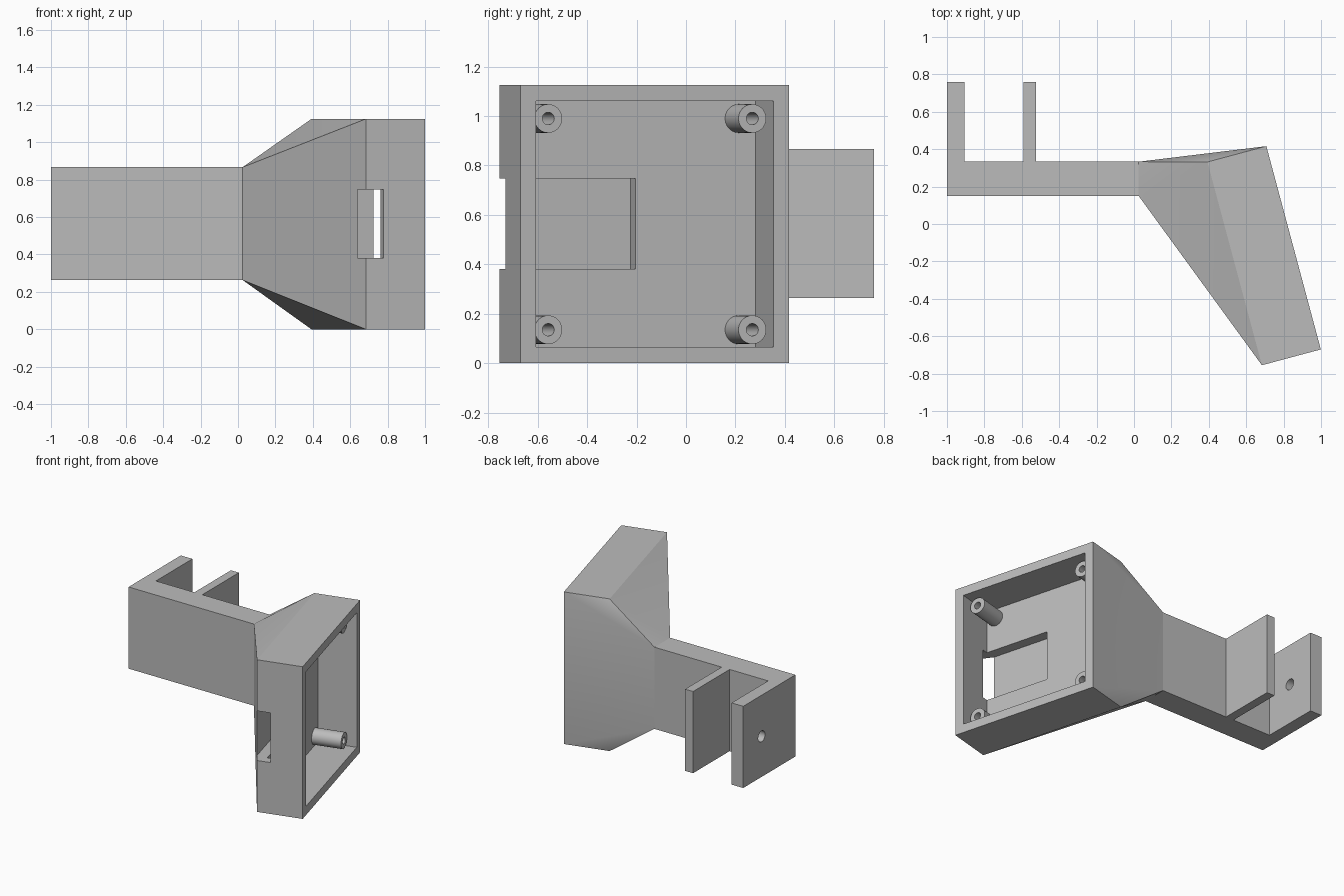
import bpy, bmesh
from math import radians
from mathutils import Matrix, Vector

if "Cube" in bpy.data.objects:
    bpy.data.objects.remove(bpy.data.objects["Cube"], do_unlink=True)

# One grey plastic
grey = bpy.data.materials.new("grey_plastic")
grey.use_nodes = True
grey.diffuse_color = (0.5, 0.5, 0.5, 1)
grey.node_tree.nodes["Principled BSDF"].inputs["Base Color"].default_value = (0.5, 0.5, 0.5, 1)

# Housing frame: local x = depth towards the open side, local y = width
WIDTH, DEPTH, WALL, FLOOR = 1.125, 0.326, 0.065, 0.05
MID = WIDTH / 2
ARM_Z = (0.263, 0.867)
NECK_X, ARM_FRONT, ARM_BACK = 0.025, 0.15, 0.333
FRAME = Matrix.Translation((0.684, -0.755, 0)) @ Matrix.Rotation(radians(15), 4, "Z")


def make(name, bm, matrix=Matrix()):
    bmesh.ops.transform(bm, matrix=matrix, verts=bm.verts)
    bmesh.ops.recalc_face_normals(bm, faces=bm.faces)
    mesh = bpy.data.meshes.new(name)
    bm.to_mesh(mesh)
    bm.free()
    mesh.materials.append(grey)
    obj = bpy.data.objects.new(name, mesh)
    bpy.context.collection.objects.link(obj)
    return obj


def block(name, low, high, matrix=Matrix()):
    low, high = Vector(low), Vector(high)
    bm = bmesh.new()
    bmesh.ops.create_cube(bm, size=1)
    for v in bm.verts:
        v.co = (low + high) / 2 + v.co * (high - low)
    return make(name, bm, matrix)


def rod(name, start, length, radius, matrix=Matrix()):
    """Cylinder running along x from its start point."""
    bm = bmesh.new()
    bmesh.ops.create_cone(bm, cap_ends=True, segments=40, radius1=radius,
                          radius2=radius, depth=length)
    place = Matrix.Translation(Vector(start) + Vector((length / 2, 0, 0)))
    return make(name, bm, matrix @ place @ Matrix.Rotation(radians(90), 4, "Y"))


def select(obj):
    bpy.ops.object.select_all(action="DESELECT")
    obj.select_set(True)
    bpy.context.view_layer.objects.active = obj


def cut(obj, cutter):
    cutter.hide_render = True
    mod = obj.modifiers.new("cut", "BOOLEAN")
    mod.operation, mod.solver, mod.object = "DIFFERENCE", "EXACT", cutter
    select(obj)
    bpy.ops.object.modifier_apply(modifier=mod.name)
    bpy.data.objects.remove(cutter, do_unlink=True)


def smooth(obj):
    select(obj)
    bpy.ops.object.shade_smooth_by_angle(angle=radians(30))


# Arm with two clamp prongs, extruded from its plan outline
outline = [(NECK_X, ARM_FRONT), (NECK_X, ARM_BACK), (-0.525, ARM_BACK), (-0.525, 0.76),
           (-0.59, 0.76), (-0.59, ARM_BACK), (-0.905, ARM_BACK), (-0.905, 0.76),
           (-1, 0.76), (-1, ARM_FRONT)]
bm = bmesh.new()
face = bm.faces.new([bm.verts.new((x, y, ARM_Z[0])) for x, y in outline])
up = bmesh.ops.extrude_face_region(bm, geom=[face])["geom"]
bmesh.ops.translate(bm, vec=(0, 0, ARM_Z[1] - ARM_Z[0]),
                    verts=[g for g in up if isinstance(g, bmesh.types.BMVert)])
arm = make("clamp_arm", bm)
cut(arm, rod("bolt_hole", (-1.1, 0.545, MID), 0.3, 0.04))
smooth(arm)

# Housing: tilted box blended into the arm end
bm = bmesh.new()
for y in (ARM_FRONT, ARM_BACK):
    for z in ARM_Z:
        bm.verts.new((NECK_X, y, z))
for x in (0, DEPTH):
    for y in (0, WIDTH):
        for z in (0, WIDTH):
            bm.verts.new(FRAME @ Vector((x, y, z)))
bmesh.ops.convex_hull(bm, input=bm.verts)
bmesh.ops.dissolve_limit(bm, angle_limit=radians(0.5), verts=bm.verts, edges=bm.edges)
housing = make("housing", bm)

# Open pocket, then the cable slot through the front corner
cut(housing, block("pocket", (FLOOR, WALL, WALL),
                   (DEPTH + 0.1, WIDTH - WALL, WIDTH - WALL), FRAME))
cut(housing, block("cable_slot", (-0.027, -0.2, 0.38), (0.098, 0.556, 0.747), FRAME))
smooth(housing)

# Hollow screw posts in the four pocket corners
INSET = 0.135
for side, y in (("front", INSET), ("back", WIDTH - INSET)):
    for level, z in (("lower", INSET), ("upper", WIDTH - INSET)):
        post = rod(f"{side}_{level}_screw_post", (FLOOR - 0.005, y, z), 0.215, 0.058, FRAME)
        cut(post, rod("screw_hole", (FLOOR + 0.005, y, z), 0.4, 0.025, FRAME))
        smooth(post)
